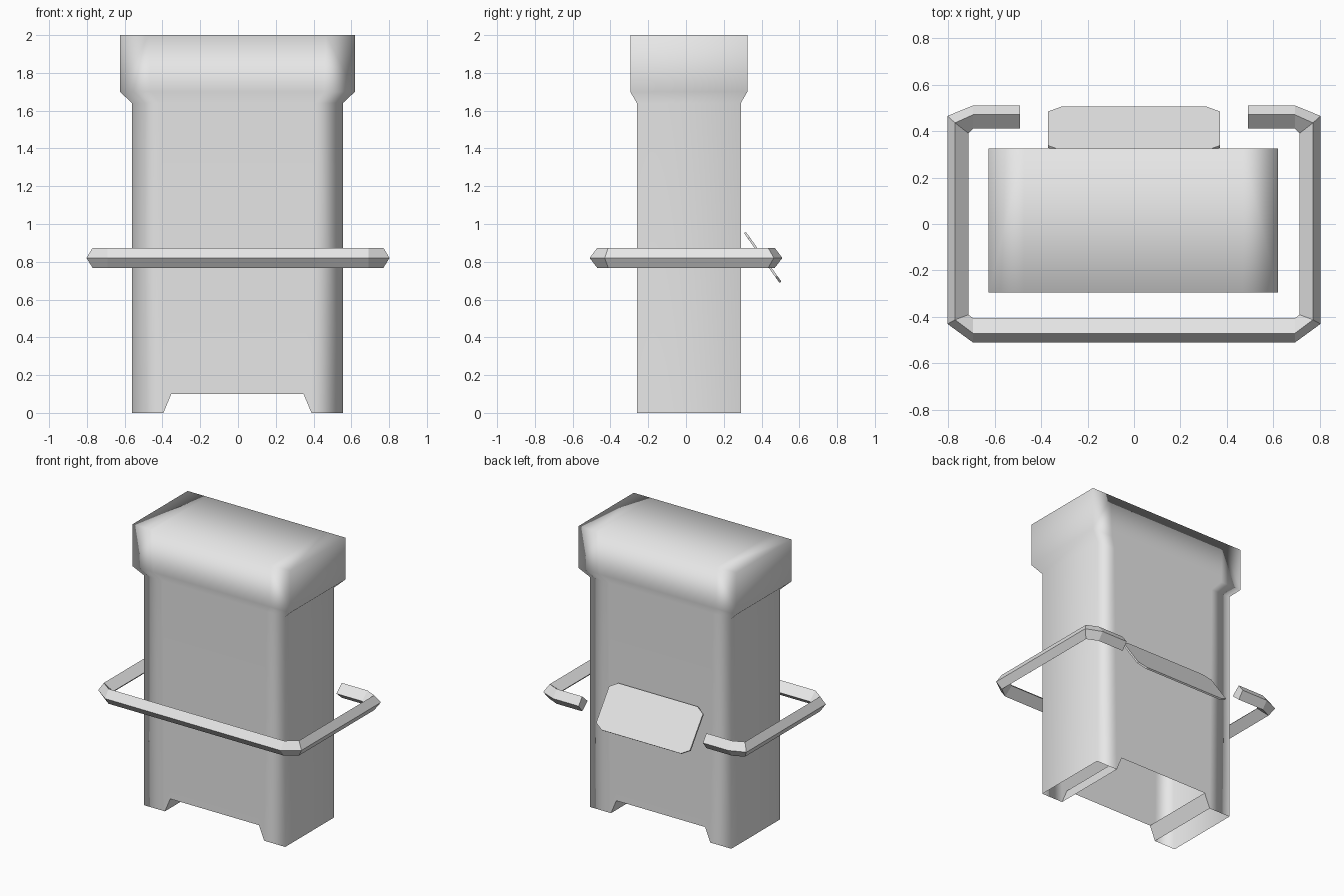
import bpy, bmesh, math
from mathutils import Vector

cube = bpy.data.objects.get("Cube")
if cube:
    bpy.data.objects.remove(cube, do_unlink=True)

grey = bpy.data.materials.new("light_grey")
grey.use_nodes = True
grey.diffuse_color = (0.8, 0.8, 0.8, 1)
grey.node_tree.nodes["Principled BSDF"].inputs["Base Color"].default_value = (0.8, 0.8, 0.8, 1)


def finish(name, bm, smooth=False):
    bmesh.ops.remove_doubles(bm, verts=bm.verts, dist=1e-4)
    bmesh.ops.recalc_face_normals(bm, faces=bm.faces)
    for f in bm.faces:
        f.smooth = smooth
    mesh = bpy.data.meshes.new(name)
    bm.to_mesh(mesh)
    bm.free()
    mesh.materials.append(grey)
    ob = bpy.data.objects.new(name, mesh)
    bpy.context.collection.objects.link(ob)
    return ob


def face(bm, points):
    return bm.faces.new([bm.verts.new(p) for p in points])


# Body: open-bottomed shell that widens into a cap
CX, CY = -0.003, 0.015
FOOT, NOTCH, NOTCH_Z = 0.392, 0.35, 0.1
# z, half width, half depth, distance of the inner edge loop from the middle
LEVELS = [(0, 0.558, 0.275, FOOT), (1.64, 0.558, 0.275, 0.41),
          (1.70, 0.622, 0.31, 0.46), (2.0, 0.622, 0.31, 0.47)]


def at(level, x_sign, y_sign, inner=False):
    z, w, d, s = level
    return (CX + x_sign * (s if inner else w), CY + y_sign * d, z)


bm = bmesh.new()
for i, (lo, hi) in enumerate(zip(LEVELS, LEVELS[1:])):
    for sx in (-1, 1):
        # side wall
        face(bm, [at(lo, sx, -1), at(lo, sx, 1), at(hi, sx, 1), at(hi, sx, -1)])
        # corner strips, front and back
        for sy in (-1, 1):
            face(bm, [at(lo, sx, sy), at(hi, sx, sy),
                      at(hi, sx, sy, True), at(lo, sx, sy, True)])
    # middle panels, the lowest with the notch between the feet
    for sy in (-1, 1):
        notch = []
        if i == 0:
            notch = [(CX + sx * NOTCH, CY + sy * lo[2], NOTCH_Z) for sx in (-1, 1)]
        face(bm, [at(lo, -1, sy, True)] + notch +
             [at(lo, 1, sy, True), at(hi, 1, sy, True), at(hi, -1, sy, True)])
# top
top = LEVELS[-1]
for sx in (-1, 1):
    face(bm, [at(top, sx, -1), at(top, sx, 1), at(top, sx, 1, True), at(top, sx, -1, True)])
face(bm, [at(top, -1, -1, True), at(top, 1, -1, True),
          at(top, 1, 1, True), at(top, -1, 1, True)])
body = finish("body_shell", bm, smooth=True)
weighted = body.modifiers.new("soft_normals", "WEIGHTED_NORMAL")
weighted.mode = "FACE_AREA"

# Sloped inner walls of the two feet
bm = bmesh.new()
depth = LEVELS[0][2]
for sx in (-1, 1):
    face(bm, [(CX + sx * x, CY + sy * depth, z) for x, z, sy in
              ((FOOT, 0, -1), (FOOT, 0, 1), (NOTCH, NOTCH_Z, 1), (NOTCH, NOTCH_Z, -1))])
finish("foot_inner_walls", bm)

# Rail: kite section swept round the body, open at the back
MID_Z, TOP_Z, LOW_Z = 0.82, 0.874, 0.768
# outer, ridge and inner points of each station on one half
STATIONS = [((0.49, 0.51), (0.49, 0.47), (0.49, 0.41)),
            ((0.692, 0.51), (0.692, 0.47), (0.692, 0.41)),
            ((0.802, 0.465), (0.77, 0.435), (0.712, 0.39)),
            ((0.802, -0.43), (0.77, -0.412), (0.712, -0.39)),
            ((0.692, -0.51), (0.692, -0.47), (0.692, -0.405))]
half = [[(*o, MID_Z), (*r, TOP_Z), (*n, MID_Z), (*r, LOW_Z)] for o, r, n in STATIONS]
rings = half + [[(-x, y, z) for x, y, z in ring] for ring in reversed(half)]
bm = bmesh.new()
for a, b in zip(rings, rings[1:]):
    for k in range(4):
        j = (k + 1) % 4
        face(bm, [a[k], a[j], b[j], b[k]])
face(bm, rings[0])
face(bm, rings[-1])
finish("rail", bm)

# Tilted back plate with cut corners
START, END = Vector((0, 0.312, 0.955)), Vector((0, 0.5, 0.692))
slope = (END - START).normalized()
normal = Vector((1, 0, 0)).cross(slope)
length, wide, cut_x, cut_s = (END - START).length, 0.37, 0.058, 0.036
side = [(wide - cut_x, 0), (wide, cut_s), (wide, length - cut_s), (wide - cut_x, length)]
outline = side + [(-x, s) for x, s in reversed(side)]
bm = bmesh.new()
plate = face(bm, [START + slope * s + Vector((x, 0, 0)) - normal * 0.006 for x, s in outline])
extruded = bmesh.ops.extrude_face_region(bm, geom=[plate], use_keep_orig=True)
bmesh.ops.translate(bm, vec=normal * 0.012,
                    verts=[v for v in extruded["geom"] if isinstance(v, bmesh.types.BMVert)])
finish("back_plate", bm)
